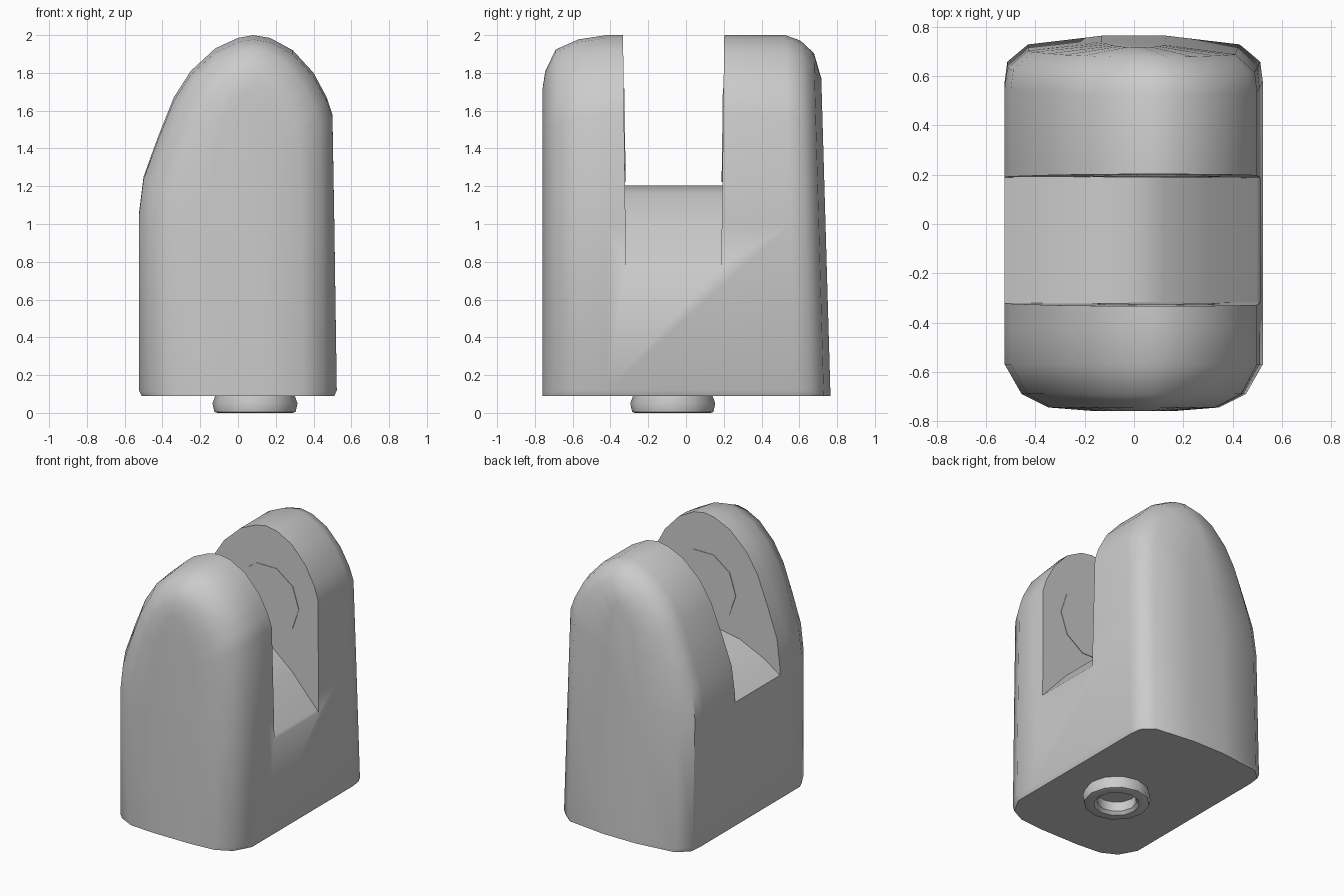
import bpy
import bmesh
import math

default = bpy.data.objects.get("Cube")
if default:
    bpy.data.objects.remove(default, do_unlink=True)

grey = bpy.data.materials.new("plain_grey")
grey.use_nodes = True
colour = (0.6, 0.6, 0.6, 1)
grey.diffuse_color = colour
grey.node_tree.nodes["Principled BSDF"].inputs["Base Color"].default_value = colour


def add_object(name, bm):
    bmesh.ops.recalc_face_normals(bm, faces=bm.faces)
    mesh = bpy.data.meshes.new(name)
    bm.to_mesh(mesh)
    bm.free()
    mesh.materials.append(grey)
    obj = bpy.data.objects.new(name, mesh)
    bpy.context.collection.objects.link(obj)
    return obj


def loft(name, rings):
    """Skin a list of equal-length point rings and cap both ends."""
    bm = bmesh.new()
    loops = [[bm.verts.new(p) for p in ring] for ring in rings]
    for a, b in zip(loops, loops[1:]):
        for i in range(len(a)):
            j = (i + 1) % len(a)
            bm.faces.new((a[i], a[j], b[j], b[i]))
    bm.faces.new(loops[0])
    bm.faces.new(loops[-1])
    return add_object(name, bm)


def activate(obj):
    bpy.ops.object.select_all(action='DESELECT')
    obj.select_set(True)
    bpy.context.view_layer.objects.active = obj


def smooth(obj, angle):
    activate(obj)
    bpy.ops.object.shade_smooth_by_angle(angle=math.radians(angle))


def cut(obj, cutter):
    activate(obj)
    mod = obj.modifiers.new("cut", 'BOOLEAN')
    mod.operation = 'DIFFERENCE'
    mod.solver = 'EXACT'
    mod.object = cutter
    bpy.ops.object.modifier_apply(modifier=mod.name)
    bpy.data.objects.remove(cutter, do_unlink=True)


# Body: lopsided arch, lofted front to back with rounded ends
BASE = 0.09
arch = [(-.51, BASE), (-.525, .12), (-.525, 1.05), (-.5, 1.25), (-.42, 1.47),
        (-.34, 1.67), (-.25, 1.81), (-.12, 1.93), (0, 1.985), (.08, 2),
        (.17, 1.985), (.29, 1.92), (.4, 1.8), (.47, 1.67), (.5, 1.58),
        (.51, 1), (.523, .12), (.51, BASE)]
# y position, width scale, height scale
sections = [(-.76, .3, .85), (-.745, .66, .9), (-.69, .87, .96),
            (-.57, 1, .988), (-.42, 1, 1), (.58, 1, 1),
            (.66, .98, .985), (.73, .82, .95), (.765, .25, .88)]


def lean(y, z):
    # The back wall leans inwards towards the top
    return y - .055 * (z - BASE) / 1.9 if y > .5 else y


rings = []
for y, sx, sz in sections:
    ring = []
    for x, z in arch:
        z = BASE + (z - BASE) * sz
        ring.append((x * sx, lean(y, z), z))
    rings.append(ring)
body = loft("body", rings)

# Slot between the two cheeks, with a humped floor and slightly flared walls
floor = [(-.7, .88), (-.53, .99), (-.4, 1.08), (-.2, 1.17), (0, 1.205),
         (.12, 1.16), (.3, 1.01), (.5, .79), (.7, .56), (.7, 2.3), (-.7, 2.3)]
walls = ((-.318, -.013), (.187, .013))
slot = loft("slot_cutter", [[(x, y + flare * (z - .8), z) for x, z in floor]
                            for y, flare in walls])
cut(body, slot)
smooth(body, 42)

# Flat round pads on the inner walls of the cheeks
pad_x, pad_z, pad_r, sides = .09, 1.47, .26, 10
for name, (y, flare), out in (("front_pad", walls[0], 1), ("back_pad", walls[1], -1)):
    circle = []
    for i in range(sides):
        a = 2 * math.pi * i / sides
        z = pad_z + pad_r * math.sin(a)
        circle.append((pad_x + pad_r * math.cos(a), y + flare * (z - .8), z))
    loft(name, [[(x, y + off * out, z) for x, y, z in circle]
                for off in (-.003, .004)])

# Hollow foot ring under the base
foot_rings = []
for r, z in ((.2, .12), (.225, .05), (.215, .005), (.2, 0),
             (.15, 0), (.13, .02), (.13, BASE - .002)):
    foot_rings.append([(.09 + r * math.cos(math.pi * i / 6),
                        -.07 + r * math.sin(math.pi * i / 6), z)
                       for i in range(12)])
foot = loft("foot_ring", foot_rings)
smooth(foot, 40)
